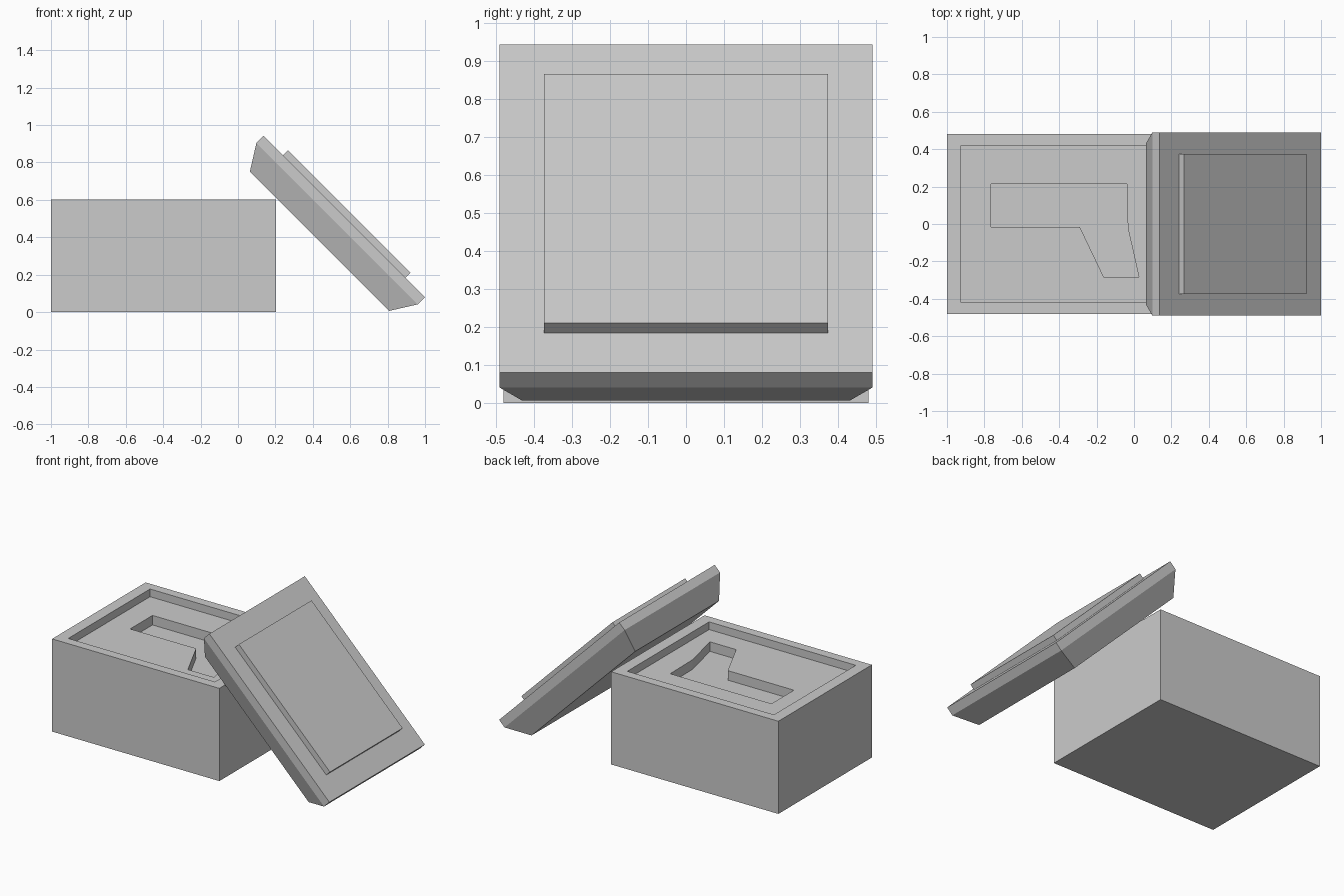
import bpy, bmesh, math

if "Cube" in bpy.data.objects:
    bpy.data.objects.remove(bpy.data.objects["Cube"])


def rect(hx, hy, cx=0.0):
    return [(cx - hx, -hy), (cx + hx, -hy), (cx + hx, hy), (cx - hx, hy)]


def loft(name, rings):
    """Closed solid through a stack of (outline, height) rings."""
    bm = bmesh.new()
    loops = [[bm.verts.new((x, y, z)) for x, y in pts] for pts, z in rings]
    for a, b in zip(loops, loops[1:]):
        n = len(a)
        for i in range(n):
            j = (i + 1) % n
            bm.faces.new((a[i], a[j], b[j], b[i]))
    bm.faces.new(loops[0][::-1])
    bm.faces.new(loops[-1])
    bmesh.ops.recalc_face_normals(bm, faces=bm.faces)
    mesh = bpy.data.meshes.new(name)
    bm.to_mesh(mesh)
    bm.free()
    ob = bpy.data.objects.new(name, mesh)
    bpy.context.collection.objects.link(ob)
    return ob


def cut(target, cutter):
    mod = target.modifiers.new(cutter.name, 'BOOLEAN')
    mod.operation = 'DIFFERENCE'
    mod.solver = 'EXACT'
    mod.object = cutter
    cutter.hide_render = True
    cutter.display_type = 'WIRE'


# Box body
box = loft("box_body", [(rect(0.601, 0.48, -0.399), 0.0),
                        (rect(0.601, 0.48, -0.399), 0.602)])

# Shallow recess for the lid
recess = rect(0.527, 0.42, -0.399)
cut(box, loft("recess_cutter", [(recess, 0.552), (recess, 0.7)]))

# Deeper L-shaped compartment
pocket = [(-0.765, 0.215), (-0.765, -0.015), (-0.29, -0.015), (-0.162, -0.283),
          (0.026, -0.283), (-0.033, -0.02), (-0.037, 0.215)]
cut(box, loft("pocket_cutter", [(pocket, 0.49), (pocket, 0.65)]))

# Lid leaning on the box: bevelled outer side, rim, raised plug on the inner side
lid = loft("lid", [(rect(0.527, 0.43), -0.187),
                   (rect(0.61, 0.49), -0.055),
                   (rect(0.61, 0.49), 0.0),
                   (rect(0.463, 0.373), 0.0),
                   (rect(0.463, 0.373), 0.037)])
lid.rotation_euler = (0, math.radians(45), 0)
lid.location = (0.5685, 0, 0.5115)
